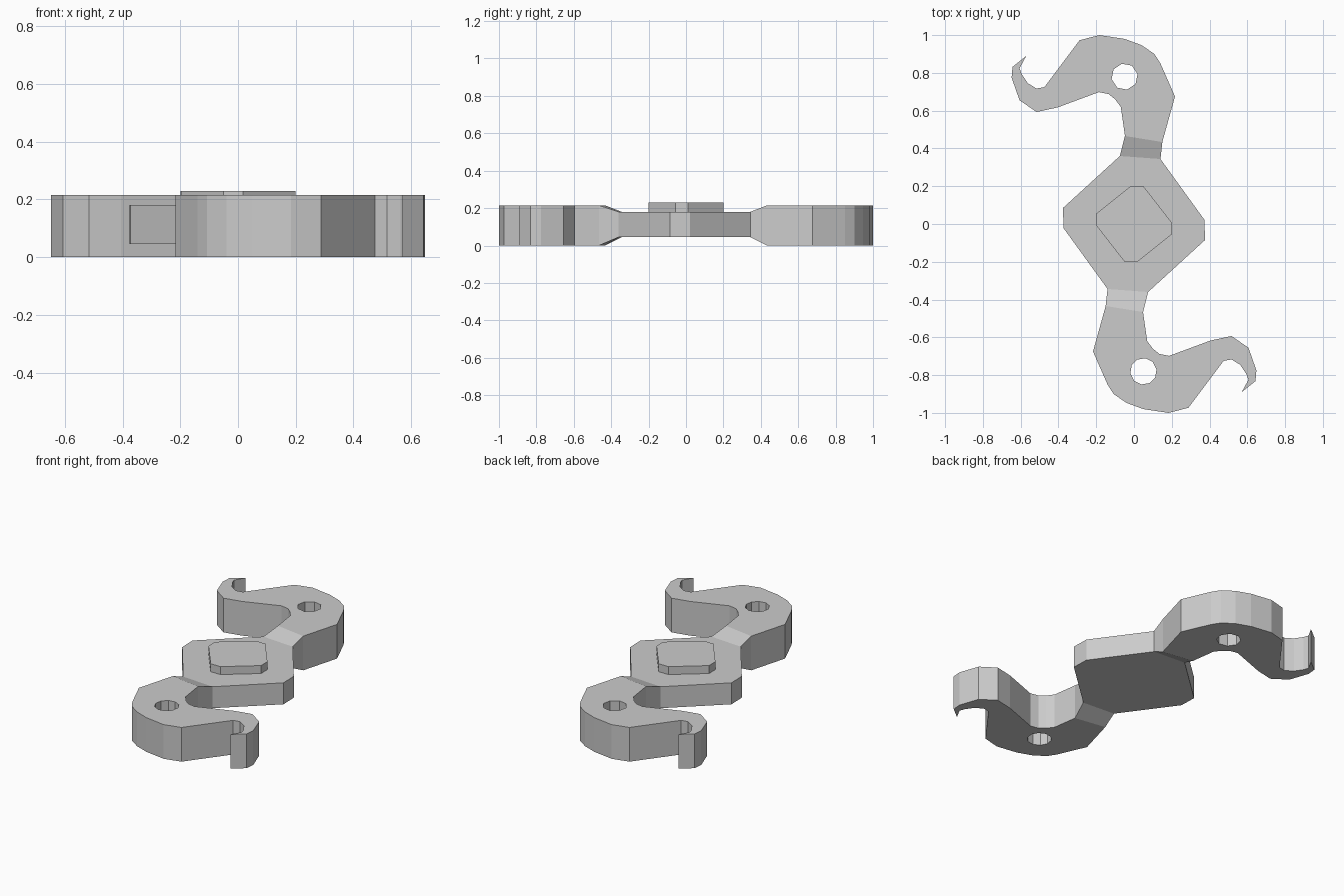
import bpy, bmesh, math
from mathutils import Matrix

cube = bpy.data.objects.get("Cube")
if cube:
    bpy.data.objects.remove(cube, do_unlink=True)

grey = bpy.data.materials.new("plain_grey")
grey.use_nodes = True
grey.diffuse_color = (0.6, 0.6, 0.6, 1)
grey.node_tree.nodes["Principled BSDF"].inputs["Base Color"].default_value = (0.6, 0.6, 0.6, 1)

ARM_LOW, ARM_TOP = 0.0, 0.215
HUB_LOW, HUB_TOP = 0.045, 0.18
PAD_TOP = 0.23

# Neck edges: left and right, at the hub and at the arm
NECK_HUB = [(-0.075, 0.36), (0.14, 0.344)]
NECK_ARM = [(-0.048, 0.466), (0.15, 0.434)]

# Hooked arm outline, counter-clockwise from the neck
ARM = [NECK_ARM[1], (0.217, 0.675), (0.14, 0.85), (0.108, 0.9), (0.04, 0.947),
       (-0.05, 0.98), (-0.183, 1.0), (-0.288, 0.973), (-0.474, 0.725),
       (-0.516, 0.717), (-0.563, 0.746), (-0.595, 0.794), (-0.606, 0.825),
       (-0.57, 0.89), (-0.643, 0.832), (-0.648, 0.775), (-0.606, 0.655),
       (-0.516, 0.593), (-0.405, 0.617), (-0.186, 0.698), (-0.135, 0.688),
       (-0.1, 0.66), (-0.07, 0.62), NECK_ARM[0]]

# Half of each point-symmetric outline
HUB_HALF = [(0.376, -0.085), (0.373, 0.022), NECK_HUB[1], NECK_HUB[0]]
PAD_HALF = [(0.2, -0.055), (0.198, 0.01), (0.05, 0.2), (-0.018, 0.2)]


def finish(bm, name):
    bmesh.ops.recalc_face_normals(bm, faces=bm.faces[:])
    mesh = bpy.data.meshes.new(name)
    bm.to_mesh(mesh)
    bm.free()
    mesh.materials.append(grey)
    obj = bpy.data.objects.new(name, mesh)
    bpy.context.collection.objects.link(obj)
    return obj


def prism(name, loops, low, top, turn=0.0):
    """Extrude an outline, with any further loops cut as holes."""
    bm = bmesh.new()
    edges = []
    for loop in loops:
        verts = [bm.verts.new((x, y, low)) for x, y in loop]
        edges += [bm.edges.new((v, verts[i - 1])) for i, v in enumerate(verts)]
    bmesh.ops.triangle_fill(bm, edges=edges, use_beauty=True, normal=(0, 0, 1))
    result = bmesh.ops.extrude_face_region(bm, geom=bm.faces[:], use_keep_orig=True)
    for item in result["geom"]:
        if isinstance(item, bmesh.types.BMVert):
            item.co.z = top
    bm.transform(Matrix.Rotation(turn, 4, "Z"))
    return finish(bm, name)


def neck(name, turn):
    """Tapered link between the thin hub and the thick arm."""
    bm = bmesh.new()
    rings = []
    for (left, right), low, top in ((NECK_HUB, HUB_LOW, HUB_TOP),
                                    (NECK_ARM, ARM_LOW, ARM_TOP)):
        rings.append([bm.verts.new((*p, z)) for p, z in
                      ((left, low), (right, low), (right, top), (left, top))])
    inner, outer = rings
    for i in range(4):
        bm.faces.new((inner[i - 1], inner[i], outer[i], outer[i - 1]))
    bm.transform(Matrix.Rotation(turn, 4, "Z"))
    return finish(bm, name)


def circle(cx, cy, radius, sides):
    return [(cx + radius * math.cos(math.tau * (i + 0.25) / sides),
             cy + radius * math.sin(math.tau * (i + 0.25) / sides))
            for i in range(sides)]


def whole(half):
    return half + [(-x, -y) for x, y in half]


# Hub and raised centre pad
prism("hub", [whole(HUB_HALF)], HUB_LOW, HUB_TOP)
prism("centre_pad", [whole(PAD_HALF)], HUB_TOP, PAD_TOP)

# Two hooked arms, each turned half way round from the other
for side, turn, sides in (("back", 0.0, 8), ("front", math.pi, 10)):
    prism(side + "_hooked_arm", [ARM, circle(-0.05, 0.78, 0.07, sides)],
          ARM_LOW, ARM_TOP, turn)
    neck(side + "_neck", turn)
